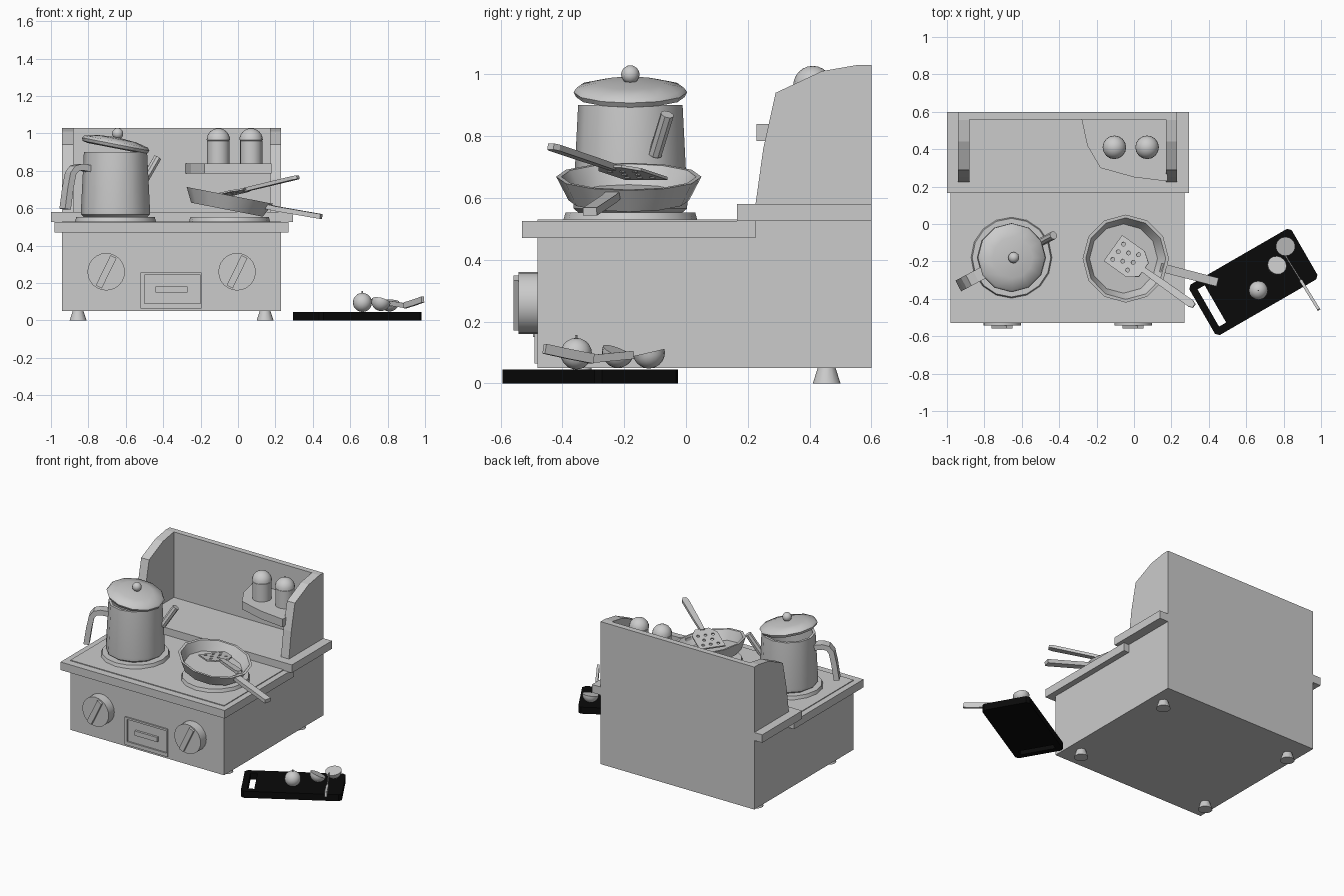
import bpy, bmesh
from math import sin, cos, pi, radians
from mathutils import Matrix, Vector

if "Cube" in bpy.data.objects:
    bpy.data.objects.remove(bpy.data.objects["Cube"], do_unlink=True)


def material(name, value):
    mat = bpy.data.materials.new(name)
    mat.use_nodes = True
    colour = (value, value, value, 1)
    mat.diffuse_color = colour
    mat.node_tree.nodes["Principled BSDF"].inputs["Base Color"].default_value = colour
    return mat


GREY = material("light_grey", 0.6)
BLACK = material("black", 0.003)
move = Matrix.Translation


def turn(degrees, axis):
    return Matrix.Rotation(radians(degrees), 4, axis)


def finish(name, bm, matrix=Matrix(), mat=GREY, smooth=False):
    bmesh.ops.remove_doubles(bm, verts=bm.verts, dist=0.0002)
    bmesh.ops.recalc_face_normals(bm, faces=bm.faces)
    mesh = bpy.data.meshes.new(name)
    bm.to_mesh(mesh)
    bm.free()
    mesh.materials.append(mat)
    ob = bpy.data.objects.new(name, mesh)
    bpy.context.collection.objects.link(ob)
    ob.matrix_world = matrix
    if smooth:
        bpy.ops.object.select_all(action='DESELECT')
        ob.select_set(True)
        bpy.context.view_layer.objects.active = ob
        bpy.ops.object.shade_smooth_by_angle(angle=radians(42))
    return ob


def box(name, x, y, z, matrix=Matrix()):
    bm = bmesh.new()
    bmesh.ops.create_cube(bm, size=1)
    for v in bm.verts:
        v.co = [lo + (c + 0.5) * (hi - lo) for c, (lo, hi) in zip(v.co, (x, y, z))]
    return finish(name, bm, matrix)


def lathe(name, profile, matrix, sides=12):
    """Revolve (radius, height) points around local z."""
    bm = bmesh.new()
    rings = [[bm.verts.new((r * cos(2 * pi * k / sides), r * sin(2 * pi * k / sides), z))
              for k in range(sides)] for r, z in profile]
    for low, high in zip(rings, rings[1:]):
        for k in range(sides):
            n = (k + 1) % sides
            bm.faces.new((low[k], low[n], high[n], high[k]))
    return finish(name, bm, matrix, smooth=True)


def arc(r, start, end, z=0, steps=6):
    angles = [radians(start + (end - start) * i / steps) for i in range(steps + 1)]
    return [(r * cos(a), z + r * sin(a)) for a in angles]


def sheet(name, outline, depth, matrix, holes=(), mat=GREY):
    """Flat outline with optional holes, thickened about its own plane."""
    bm = bmesh.new()
    for loop in [outline, *holes]:
        verts = [bm.verts.new((x, y, 0)) for x, y in loop]
        for a, b in zip(verts, verts[1:] + verts[:1]):
            bm.edges.new((a, b))
    bmesh.ops.triangle_fill(bm, use_beauty=True, edges=bm.edges)
    ob = finish(name, bm, matrix, mat)
    solid = ob.modifiers.new("thickness", 'SOLIDIFY')
    solid.thickness, solid.offset = depth, 0
    return ob


def sweep(name, path, width, thick, smooth=False):
    """Rectangular bar along a path that lies in one upright plane."""
    path = [Vector(p) for p in path]
    side = (path[-1] - path[0]).cross(Vector((0, 0, 1))).normalized()
    bm = bmesh.new()
    rings = []
    for i, p in enumerate(path):
        along = path[min(i + 1, len(path) - 1)] - path[max(i - 1, 0)]
        up = side.cross(along).normalized()
        rings.append([bm.verts.new(p + side * a * width / 2 + up * b * thick / 2)
                      for a, b in ((-1, -1), (1, -1), (1, 1), (-1, 1))])
    for low, high in zip(rings, rings[1:]):
        for k in range(4):
            n = (k + 1) % 4
            bm.faces.new((low[k], low[n], high[n], high[k]))
    bm.faces.new(rings[0])
    bm.faces.new(rings[-1])
    return finish(name, bm, smooth=smooth)


# Cabinet, worktop and back ledge
box("cabinet", (-0.94, 0.23), (-0.48, 0.6), (0.05, 0.53))
box("worktop", (-0.98, 0.27), (-0.53, 0.225), (0.47, 0.525))
box("back_ledge", (-1, 0.295), (0.165, 0.6), (0.525, 0.58))
box("back_panel", (-0.94, 0.23), (0.56, 0.6), (0.58, 1.03))

# Curved side walls and the corner shelf
upright = Matrix(((0, 0, 1, 0), (1, 0, 0, 0), (0, 1, 0, 0), (0, 0, 0, 1)))
wall = [(0.225, 0.58), (0.25, 0.76), (0.29, 0.94), (0.44, 1.01), (0.555, 1.03), (0.56, 1.03), (0.56, 0.58)]
for name, x in (("right_wall", -0.91), ("left_wall", 0.2)):
    sheet(name, wall, 0.06, move((x, 0, 0)) @ upright)
shelf = [(-0.28, 0.56), (-0.25, 0.42), (-0.18, 0.3), (0, 0.25), (0.18, 0.228), (0.18, 0.56)]
sheet("corner_shelf", shelf, 0.055, move((0, 0, 0.812)))

# Shakers on the shelf
shaker = [(0, 0), (0.06, 0), (0.06, 0.12), (0.055, 0.122)] + arc(0.063, 0, 90, 0.124)
for name, x in (("right_shaker", -0.105), ("left_shaker", 0.07)):
    lathe(name, shaker, move((x, 0.41, 0.84)), 16)

# Feet
for x in (-0.855, 0.145):
    for y in (-0.335, 0.455):
        lathe("foot", [(0, 0), (0.045, 0), (0.027, 0.055), (0, 0.055)], move((x, y, 0)))

# Control knobs with slanted grips
for x in (-0.705, -0.005):
    front = move((x, -0.48, 0.26)) @ turn(90, 'X')
    lathe("knob", [(0, 0), (0.1, 0), (0.1, 0.062), (0, 0.062)], front, 24)
    box("knob_grip", (-0.018, 0.018), (-0.09, 0.09), (0.06, 0.078), front @ turn(-26, 'Z'))

# Drawer front: raised frame, recessed face and pull
rim = [(-0.52, 0.065), (-0.195, 0.065), (-0.195, 0.255), (-0.52, 0.255)]
recess = [(-0.5, 0.09), (-0.2, 0.09), (-0.2, 0.242), (-0.5, 0.242)]
sheet("drawer_frame", rim, 0.012, move((0, -0.484, 0)) @ turn(90, 'X'), [recess])
box("drawer_pull", (-0.44, -0.27), (-0.495, -0.475), (0.15, 0.182))

# Burners
burner = [(0, 0), (0.218, 0), (0.21, 0.028), (0, 0.028)]
for name, x in (("right_burner", -0.655), ("left_burner", -0.045)):
    lathe(name, burner, move((x, -0.18, 0.524)), 16)

# Pot with handle, spout and tilted lid
pot_at = Vector((-0.655, -0.18, 0.55))
lathe("pot", [(0, 0), (0.165, 0), (0.183, 0.015), (0.185, 0.035), (0.169, 0.35), (0.152, 0.35),
              (0.165, 0.03), (0, 0.03)], move(pot_at))
out = Vector((cos(radians(28)), sin(radians(28)), 0))
handle = [(0.165, 0.262), (0.215, 0.27), (0.25, 0.262), (0.272, 0.235), (0.288, 0.16), (0.305, 0.045)]
sweep("pot_handle", [pot_at - out * r + Vector((0, 0, z)) for r, z in handle], 0.065, 0.035)
spout = move(pot_at + out * 0.17 + Vector((0, 0, 0.19))) @ turn(28, 'Z') @ turn(33, 'Y')
lathe("pot_spout", [(0, 0), (0.022, 0), (0.022, 0.155), (0, 0.155)], spout, 8)
lid_at = move((-0.655, -0.18, 0.938)) @ turn(11, 'Y')
lathe("pot_lid", [(0, -0.012), (0.15, -0.018), (0.176, -0.012), (0.184, 0.004), (0.174, 0.018),
                  (0.11, 0.034), (0, 0.042)], lid_at)
lathe("lid_knob", arc(0.03, -90, 90, 0.062, 8), lid_at)

# Tilted frying pan
lathe("frying_pan", [(0, 0), (0.195, 0), (0.235, 0.078), (0.218, 0.078), (0.185, 0.016), (0, 0.016)],
      move((-0.059, -0.185, 0.592)) @ turn(11, 'Y'))
sweep("pan_handle", [(0.14, -0.232, 0.612), (0.2, -0.247, 0.598), (0.43, -0.307, 0.558), (0.445, -0.311, 0.556)],
      0.046, 0.026)

# Slotted spatula
spatula_at = move((-0.04, -0.18, 0.68)) @ turn(-35.5, 'Z') @ turn(-11, 'Y')
half = [(-0.09, 0.085), (0.06, 0.085), (0.115, 0.045)]
blade = half + [(x, -y) for x, y in reversed(half)]
spots = [(x, y) for x in (-0.055, 0.045) for y in (-0.05, 0, 0.05)] + [(-0.005, -0.027), (-0.005, 0.027)]
holes = [[(x + 0.011 * cos(k * pi / 4), y + 0.011 * sin(k * pi / 4)) for k in range(8)] for x, y in spots]
sheet("spatula_blade", blade, 0.009, spatula_at, holes)
grip = [(0.1, 0.014), (0.2, 0.018), (0.43, 0.021), (0.452, 0.012)]
sheet("spatula_handle", grip + [(x, -y) for x, y in reversed(grip)], 0.02, spatula_at)

# Cutting board with a hand slot
a, b, c = 0.316, 0.156, 0.018
corner = [(a, b - c), (a - c, b)]
top_edge = corner + [(-x, y) for x, y in reversed(corner)]
board = top_edge + [(x, -y) for x, y in reversed(top_edge)]
slot = [(-0.278, -0.115), (-0.234, -0.115), (-0.234, 0.115), (-0.278, 0.115)]
sheet("cutting_board", board, 0.045, move((0.638, -0.31, 0.0225)) @ turn(30, 'Z'), [slot], BLACK)

# Round fruit with stem, two cut halves
fruit_at = move((0.665, -0.355, 0.096))
lathe("whole_fruit", arc(0.051, -90, 90, 0, 10), fruit_at, 16)
lathe("fruit_stem", [(0, 0.04), (0.004, 0.04), (0.004, 0.06), (0, 0.06)], fruit_at, 6)
half_fruit = arc(0.052, -90, 0) + [(0, 0)]
lathe("front_half_fruit", half_fruit, move((0.765, -0.22, 0.102)) @ turn(-22, 'X') @ turn(14, 'Y'), 16)
lathe("back_half_fruit", half_fruit, move((0.81, -0.12, 0.1)) @ turn(13, 'X'), 16)

# Knife leaning on the halves
sweep("knife_blade", [(0.81, -0.17, 0.092), (0.9, -0.315, 0.078)], 0.006, 0.026)
sweep("knife_handle", [(0.892, -0.302, 0.08), (0.94, -0.38, 0.095), (0.988, -0.458, 0.112)], 0.016, 0.032)
